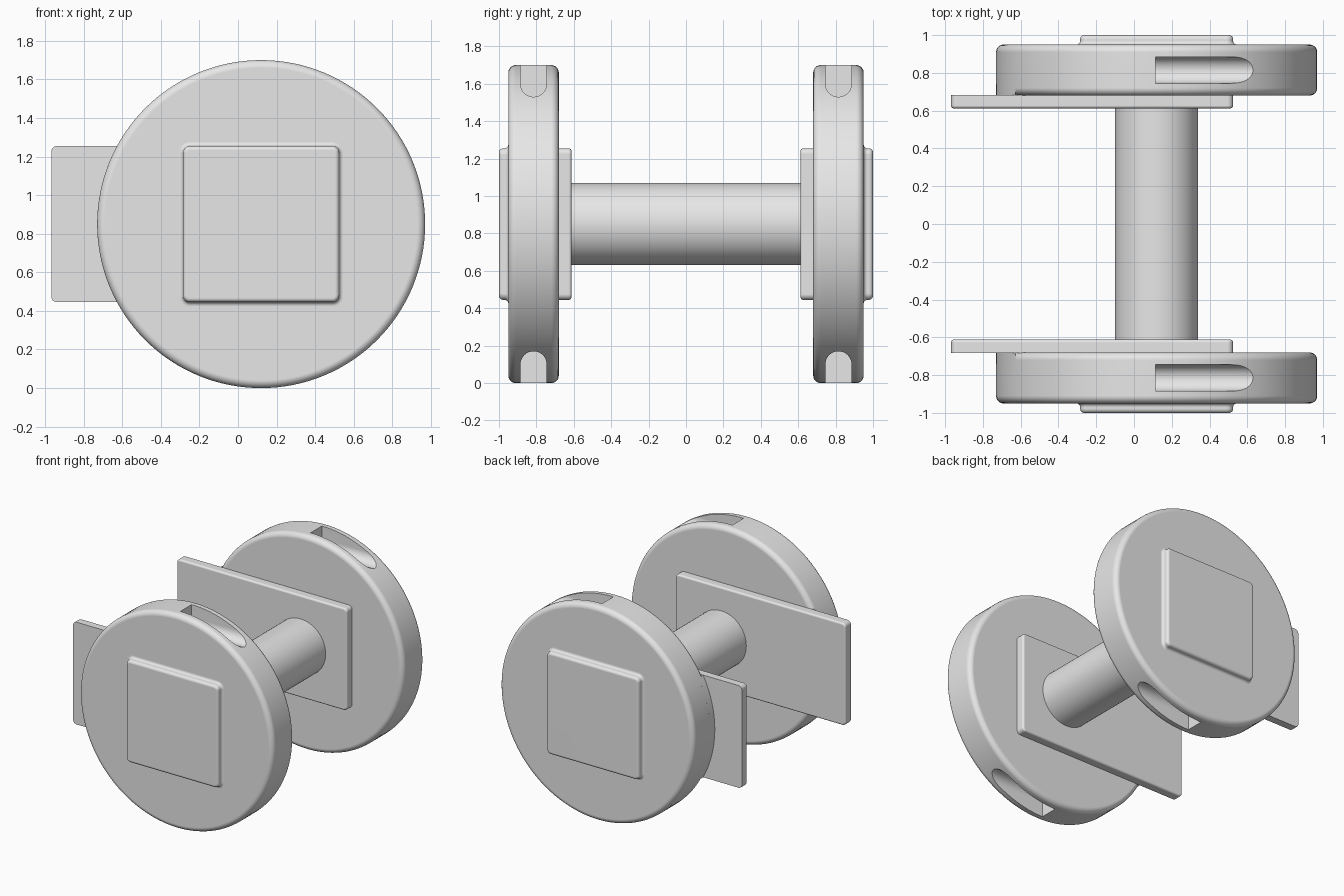
import bpy, bmesh
from math import pi, sin, cos, asin, radians
from mathutils import Vector

default_cube = bpy.data.objects.get("Cube")
if default_cube:
    bpy.data.objects.remove(default_cube)

CX, CZ = 0.12, 0.85          # wheel axis
R = 0.85                     # wheel radius
HALF = 0.405                 # half height of the square plates
INNER, OUTER = 0.68, 0.95    # wheel faces along y
SLOT_Y, SLOT_R = 0.815, 0.07

grey = bpy.data.materials.new("plain_grey")
grey.use_nodes = True
grey.diffuse_color = (0.8, 0.8, 0.8, 1)
grey.node_tree.nodes["Principled BSDF"].inputs["Base Color"].default_value = (0.8, 0.8, 0.8, 1)


def loft(name, rings):
    """Closed skin through rings of equal point count."""
    bm = bmesh.new()
    loops = [[bm.verts.new(p) for p in ring] for ring in rings]
    for a, b in zip(loops, loops[1:]):
        for i in range(len(a)):
            j = (i + 1) % len(a)
            bm.faces.new((a[i], a[j], b[j], b[i]))
    bm.faces.new(loops[0])
    bm.faces.new(loops[-1])
    bmesh.ops.recalc_face_normals(bm, faces=bm.faces[:])
    mesh = bpy.data.meshes.new(name)
    bm.to_mesh(mesh)
    bm.free()
    mesh.materials.append(grey)
    obj = bpy.data.objects.new(name, mesh)
    bpy.context.collection.objects.link(obj)
    return obj


def activate(obj):
    bpy.ops.object.select_all(action='DESELECT')
    obj.select_set(True)
    bpy.context.view_layer.objects.active = obj


def smooth(obj):
    activate(obj)
    bpy.ops.object.shade_smooth_by_angle(angle=radians(35))
    weighted = obj.modifiers.new("weighted_normals", 'WEIGHTED_NORMAL')
    weighted.keep_sharp = True


def cut(obj, cutter):
    activate(obj)
    mod = obj.modifiers.new("cut", 'BOOLEAN')
    mod.operation, mod.object, mod.solver = 'DIFFERENCE', cutter, 'EXACT'
    bpy.ops.object.modifier_apply(modifier=mod.name)
    bpy.data.objects.remove(cutter)


def circle(r, y, n=128):
    return [Vector((CX + r * cos(2 * pi * i / n), y, CZ + r * sin(2 * pi * i / n)))
            for i in range(n)]


def rounded_rect(x0, x1, z0, z1, y, r, steps=6):
    corners = [(x1 - r, z1 - r), (x0 + r, z1 - r), (x0 + r, z0 + r), (x1 - r, z0 + r)]
    pts = []
    for k, (cx, cz) in enumerate(corners):
        for i in range(steps + 1):
            a = pi / 2 * (k + i / steps)
            pts.append(Vector((cx + r * cos(a), y, cz + r * sin(a))))
    return pts


def quarter(r, steps=6):
    """Inset and depth along a quarter round, from side to face."""
    return [(r * (1 - cos(pi / 2 * i / steps)), r * (1 - sin(pi / 2 * i / steps)))
            for i in range(steps + 1)]


def slot_cutter(side, up):
    """Round-bottomed channel along x, open at the rim."""
    zc = CZ + up * (R - 0.10)
    far = CZ + up * (R + 0.1)
    section = [(SLOT_Y + SLOT_R * cos(a), zc - up * SLOT_R * sin(a))
               for a in [pi * i / 16 for i in range(17)]]
    section += [(SLOT_Y - SLOT_R, far), (SLOT_Y + SLOT_R, far)]
    return loft("slot_cutter", [[Vector((x, side * y, z)) for y, z in section]
                                for x in (0.115, 0.9)])


def build_end(side, label):
    # wheel with rounded rims
    rings = [circle(R - d, side * (INNER + h)) for d, h in reversed(quarter(0.04))]
    rings += [circle(R - d, side * (OUTER - h)) for d, h in quarter(0.04)]
    wheel = loft(label + "_wheel", rings)
    for up in (1, -1):
        cut(wheel, slot_cutter(side, up))
    smooth(wheel)

    # square rim edge where the backing plate crosses the wheel
    half_angle = asin(HALF / R)
    arc = [pi - half_angle + 2 * half_angle * i / 24 for i in range(25)]
    smooth(loft(label + "_rim_joint",
                [[Vector((CX + R * cos(a), side * y, CZ + R * sin(a))) for a in arc]
                 for y in (INNER, INNER + 0.06)]))

    # raised square pad with a filleted foot
    fillet = [(-d, OUTER + h) for d, h in reversed(quarter(0.02))]
    edge = [(d, 1.0 - h) for d, h in quarter(0.022)]
    smooth(loft(label + "_pad", [
        rounded_rect(CX - HALF + d, CX + HALF - d, CZ - HALF + d, CZ + HALF - d,
                     side * y, 0.035 - d)
        for d, y in fillet + edge]))

    # backing plate reaching past the wheel
    profile = [(0, INNER + 0.002)] + [(d, 0.612 + h) for d, h in quarter(0.015)]
    smooth(loft(label + "_backing_plate", [
        rounded_rect(-0.968 + d, CX + HALF - d, CZ - HALF + d, CZ + HALF - d,
                     side * y, 0.03 - d)
        for d, y in profile]))


build_end(-1, "front")
build_end(1, "back")

# axle between the two plates
smooth(loft("axle", [circle(0.22, y, 64) for y in (-0.62, 0.62)]))
